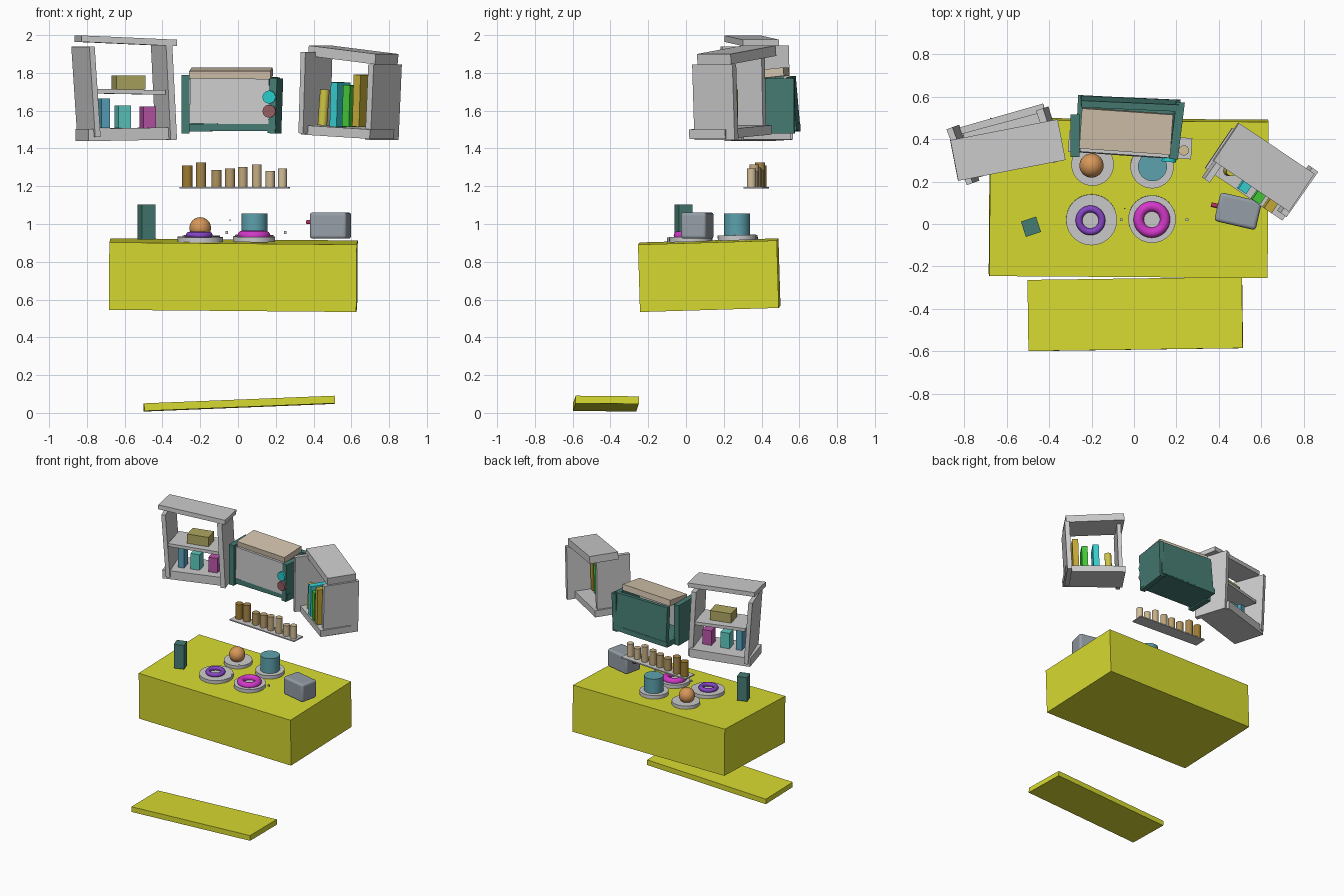
import bpy
from math import radians
from mathutils import Vector

mats = {}


def finish(name, loc, rot, col):
    o = bpy.context.object
    o.name = name
    o.location = loc
    o.rotation_euler = [radians(a) for a in rot]
    if col:
        if col not in mats:
            mats[col] = bpy.data.materials.new(name + "_colour")
            mats[col].diffuse_color = (*col, 1)
        o.data.materials.append(mats[col])
    return o


def box(name, loc, size, rot=(0, 0, 0), col=None, bevel=0):
    bpy.ops.mesh.primitive_cube_add(size=1)
    o = bpy.context.object
    for v in o.data.vertices:
        v.co = v.co * Vector(size)
    if bevel:
        m = o.modifiers.new("bevel", 'BEVEL')
        m.width, m.segments = bevel, 4
        bpy.ops.object.shade_smooth_by_angle()
    return finish(name, loc, rot, col)


def cyl(name, loc, r, h, rot=(0, 0, 0), col=None):
    bpy.ops.mesh.primitive_cylinder_add(radius=r, depth=h, vertices=40)
    bpy.ops.object.shade_smooth_by_angle()
    return finish(name, loc, rot, col)


def ring(name, loc, R, r, col):
    bpy.ops.mesh.primitive_torus_add(major_radius=R, minor_radius=r,
                                     major_segments=40, minor_segments=16)
    bpy.ops.object.shade_smooth_by_angle()
    return finish(name, loc, (1.7, 0.5, 0), col)


YELLOW = (0.68, 0.70, 0.03)
GREEN = (0.06, 0.20, 0.17)
BEIGE = (0.66, 0.55, 0.42)
TILT = (1.7, 0.5, -0.4)

# Counter block and floor step
box("counter", (-0.025, 0.123, 0.729), (1.31, 0.735, 0.357), TILT, YELLOW)
box("floor_step", (0.006, -0.424, 0.049), (1.01, 0.335, 0.04), (-0.6, -2.3, 0.8), YELLOW)

# Left open shelf
box("left_shelf_top", (-0.594, 0.348, 1.97), (0.515, 0.195, 0.034), (0, 2.5, 11))
box("left_shelf_left_side", (-0.805, 0.325, 1.70), (0.03, 0.28, 0.48), (0, -4, 20))
box("left_shelf_right_side", (-0.392, 0.42, 1.695), (0.035, 0.26, 0.50), (0, -3, 18))
box("left_shelf_bottom", (-0.61, 0.385, 1.475), (0.45, 0.25, 0.065), (0, -1, 16))
box("left_shelf_middle", (-0.595, 0.37, 1.70), (0.38, 0.22, 0.024), (0, 1, 15))
for name, x, y, z0, z1, w, d, col in (
        ("tan_box", -0.58, 0.37, 1.712, 1.785, 0.16, 0.11, (0.42, 0.38, 0.12)),
        ("blue_canister", -0.71, 0.34, 1.507, 1.665, 0.045, 0.08, (0.10, 0.36, 0.50)),
        ("teal_canister", -0.61, 0.37, 1.507, 1.627, 0.068, 0.08, (0.11, 0.58, 0.52)),
        ("pink_canister", -0.478, 0.40, 1.507, 1.622, 0.068, 0.08, (0.48, 0.09, 0.38))):
    box(name, (x, y, (z0 + z1) / 2), (w, d, z1 - z0), (0, 0, 14), col)

# Centre oven cabinet
box("oven_top", (-0.037, 0.437, 1.797), (0.43, 0.19, 0.045), (6, 0, -4), BEIGE)
box("oven_back", (-0.015, 0.567, 1.64), (0.47, 0.032, 0.28), (5, 1, -2.5), GREEN)
box("oven_bottom", (-0.03, 0.46, 1.512), (0.48, 0.27, 0.04), (0, -0.5, -3), GREEN)
box("oven_left_side", (-0.278, 0.415, 1.635), (0.042, 0.2, 0.31), (0, 0, 0), GREEN)
box("oven_right_side", (0.198, 0.44, 1.625), (0.04, 0.27, 0.29), (0, 2, -7), GREEN)
box("oven_door", (-0.045, 0.335, 1.65), (0.42, 0.022, 0.24), (-1, 0.5, -4))
for name, z, col in (("upper_knob", 1.672, (0.02, 0.60, 0.60)),
                     ("lower_knob", 1.597, (0.30, 0.11, 0.12))):
    cyl(name, (0.165, 0.302, z), 0.034, 0.02, (90, 0, -6), col)

# Right open shelf
box("right_shelf_top", (0.61, 0.268, 1.895), (0.43, 0.215, 0.055), (0, 6, -34))
box("right_shelf_right_side", (0.77, 0.155, 1.645), (0.035, 0.26, 0.40), (0, 3, -35))
box("right_shelf_left_side", (0.41, 0.31, 1.695), (0.03, 0.25, 0.43), (0, 2, -35))
box("right_shelf_bottom", (0.58, 0.235, 1.487), (0.44, 0.23, 0.05), (0, 3, -34))
cyl("yellow_jar", (0.453, 0.25, 1.617), 0.025, 0.19, (0, 4, 0), (0.62, 0.56, 0.06))
for name, x, y, z1, col in (("cyan_carton", 0.54, 0.205, 1.75, (0.04, 0.62, 0.64)),
                            ("green_carton", 0.605, 0.155, 1.735, (0.06, 0.58, 0.04)),
                            ("gold_carton", 0.66, 0.115, 1.79, (0.55, 0.40, 0.04))):
    box(name, (x, y, (z1 + 1.515) / 2), (0.044, 0.12, z1 - 1.515), (0, 2, -34), col)

# Spice rack, jars fading from dark gold to cream
box("spice_rack", (-0.018, 0.372, 1.192), (0.58, 0.10, 0.009), (0, 0, -3.5))
tops = (1.31, 1.325, 1.287, 1.295, 1.303, 1.315, 1.28, 1.295)
xs = (-0.268, -0.196, -0.114, -0.042, 0.025, 0.1, 0.17, 0.235)
for i, (x, t) in enumerate(zip(xs, tops)):
    f = i / 7
    col = (0.34 + 0.32 * f, 0.20 + 0.32 * f, 0.03 + 0.29 * f)
    cyl("spice_jar_%d" % (i + 1), (x, 0.373 - 0.105 * (x + 0.018), (t + 1.197) / 2),
        0.028 - 0.004 * f, t - 1.197, (0, 0, 0), col)

# Hob plates
for name, x, y, z, r in (("back_left_plate", -0.195, 0.28, 0.925, 0.10),
                         ("back_right_plate", 0.085, 0.27, 0.928, 0.102),
                         ("front_left_plate", -0.2, 0.02, 0.918, 0.12),
                         ("front_right_plate", 0.085, 0.023, 0.92, 0.112)):
    cyl(name, (x, y, z), r, 0.027, TILT)

# Things on the plates
ring("purple_ring", (-0.205, 0.017, 0.942), 0.054, 0.016, (0.24, 0.06, 0.55))
ring("magenta_ring", (0.084, 0.021, 0.94), 0.062, 0.024, (0.65, 0.04, 0.58))
bpy.ops.mesh.primitive_uv_sphere_add(radius=0.057, segments=32, ring_count=16)
bpy.ops.object.shade_smooth_by_angle()
finish("orange_ball", (-0.2, 0.275, 0.979), (0, 0, 0), (0.68, 0.31, 0.10))
cyl("blue_pot", (0.087, 0.27, 0.997), 0.068, 0.116, (0, 0, 0), (0.11, 0.36, 0.42))

# Toaster, block, tiny studs
box("toaster", (0.49, 0.06, 0.992), (0.20, 0.138, 0.14), (0, 0, -13), (0.30, 0.34, 0.38), 0.016)
cyl("toaster_lever", (0.378, 0.088, 1.01), 0.011, 0.03, (0, 90, -13), (0.45, 0.03, 0.12))
box("knife_block", (-0.485, -0.013, 1.01), (0.075, 0.076, 0.185), (0, 0, 18), GREEN)
box("left_stud", (-0.06, 0.02, 0.955), (0.014, 0.01, 0.014))
box("right_stud", (0.25, 0.02, 0.955), (0.014, 0.01, 0.014))
box("upper_stud", (-0.043, 0.073, 1.02), (0.006, 0.006, 0.006))
